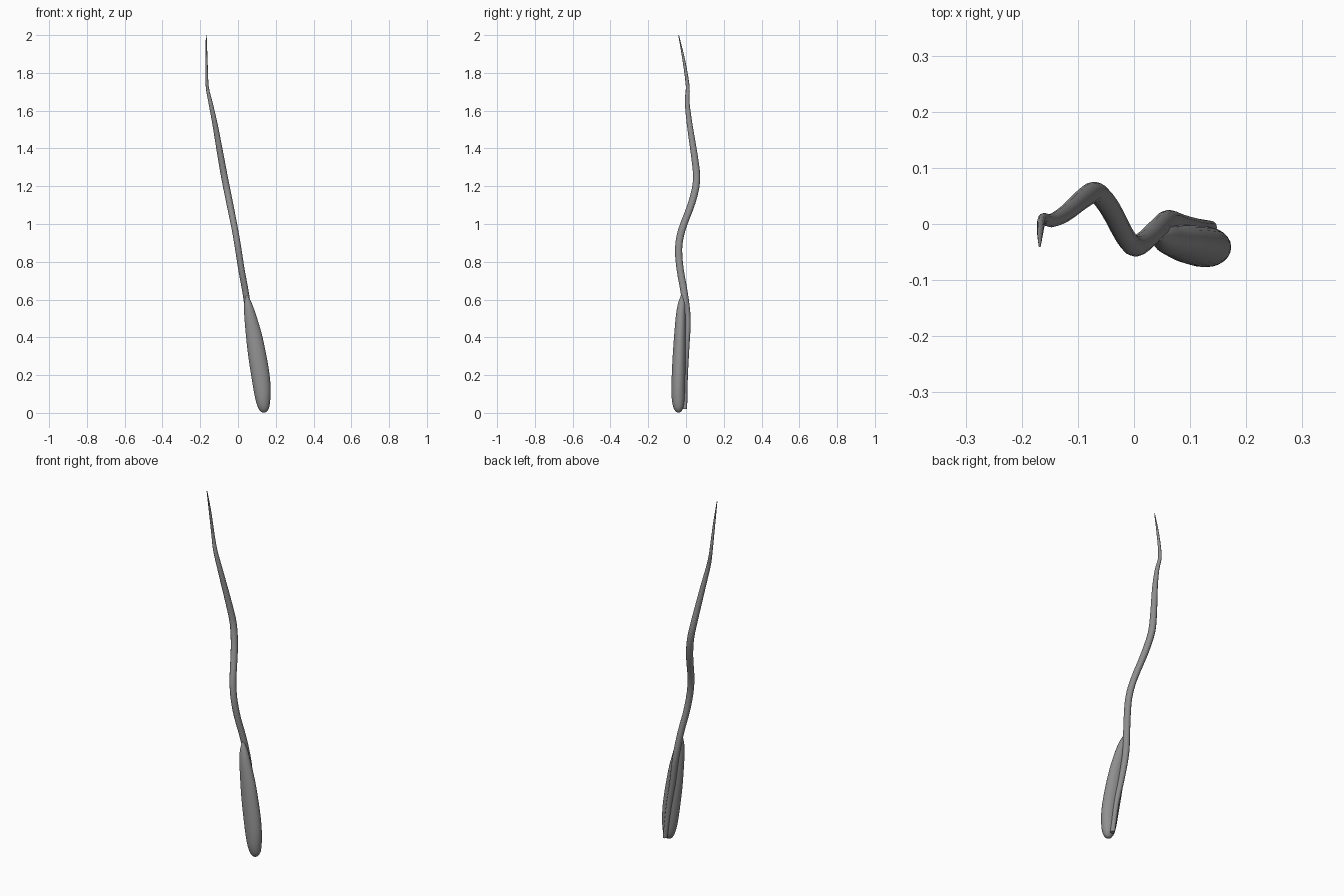
import bpy
import bmesh
import math
from mathutils import Vector

# Dark grey for the whole model
grey = bpy.data.materials.new("dark_grey")
grey.diffuse_color = (0.28, 0.28, 0.28, 1)


def smooth_points(rows, steps):
    # Catmull-Rom through rows of numbers
    out = []
    for i in range(len(rows) - 1):
        p = [rows[max(0, min(len(rows) - 1, i + k))] for k in (-1, 0, 1, 2)]
        for s in range(steps):
            t = s / steps
            out.append([0.5 * (2 * b + (c - a) * t + (2 * a - 5 * b + 4 * c - d) * t ** 2
                               + (3 * b - a - 3 * c + d) * t ** 3)
                        for a, b, c, d in zip(*p)])
    out.append(list(rows[-1]))
    return out


def loft(name, rows, sides, steps):
    # rows: x, y, z, x radius, y radius; horizontal elliptical sections
    bm = bmesh.new()
    rings = []
    for x, y, z, rx, ry in smooth_points(rows, steps):
        rings.append([bm.verts.new(Vector((x + rx * math.cos(a), y + ry * math.sin(a), z)))
                      for a in (2 * math.pi * k / sides for k in range(sides))])
    for lo, hi in zip(rings, rings[1:]):
        for k in range(sides):
            n = (k + 1) % sides
            bm.faces.new((lo[k], lo[n], hi[n], hi[k]))
    bm.faces.new(rings[0][::-1])
    bm.faces.new(rings[-1])
    bmesh.ops.recalc_face_normals(bm, faces=bm.faces)
    mesh = bpy.data.meshes.new(name)
    bm.to_mesh(mesh)
    bm.free()
    mesh.materials.append(grey)
    obj = bpy.data.objects.new(name, mesh)
    bpy.context.collection.objects.link(obj)
    bpy.ops.object.select_all(action='DESELECT')
    obj.select_set(True)
    bpy.context.view_layer.objects.active = obj
    bpy.ops.object.shade_smooth_by_angle(angle=math.radians(50))
    return obj


# Wavy tapering stem
loft("stem", [
    (0.136, -0.006, 0.02, 0.012, 0.012),
    (0.112, -0.005, 0.20, 0.015, 0.015),
    (0.083, 0.002, 0.35, 0.016, 0.016),
    (0.060, 0.007, 0.50, 0.017, 0.018),
    (0.040, -0.010, 0.64, 0.017, 0.019),
    (0.018, -0.031, 0.76, 0.017, 0.019),
    (0.001, -0.039, 0.87, 0.017, 0.019),
    (-0.016, -0.022, 0.97, 0.017, 0.020),
    (-0.044, 0.030, 1.11, 0.018, 0.020),
    (-0.068, 0.056, 1.23, 0.018, 0.019),
    (-0.090, 0.046, 1.35, 0.017, 0.018),
    (-0.122, 0.019, 1.53, 0.014, 0.015),
    (-0.147, 0.006, 1.65, 0.011, 0.012),
    (-0.163, 0.009, 1.73, 0.008, 0.010),
    (-0.167, -0.012, 1.87, 0.006, 0.007),
    (-0.168, -0.039, 2.00, 0.002, 0.002),
], 12, 3)

# Plump seed-like head hanging on the front of the stem
loft("bulb", [
    (0.136, -0.040, 0.001, 0.003, 0.003),
    (0.136, -0.040, 0.008, 0.017, 0.015),
    (0.135, -0.040, 0.030, 0.030, 0.027),
    (0.132, -0.041, 0.070, 0.039, 0.034),
    (0.127, -0.041, 0.13, 0.046, 0.036),
    (0.117, -0.039, 0.21, 0.049, 0.036),
    (0.101, -0.036, 0.31, 0.048, 0.034),
    (0.083, -0.032, 0.42, 0.042, 0.030),
    (0.064, -0.028, 0.52, 0.031, 0.025),
    (0.053, -0.023, 0.58, 0.020, 0.019),
    (0.046, -0.021, 0.625, 0.004, 0.005),
], 24, 4)
